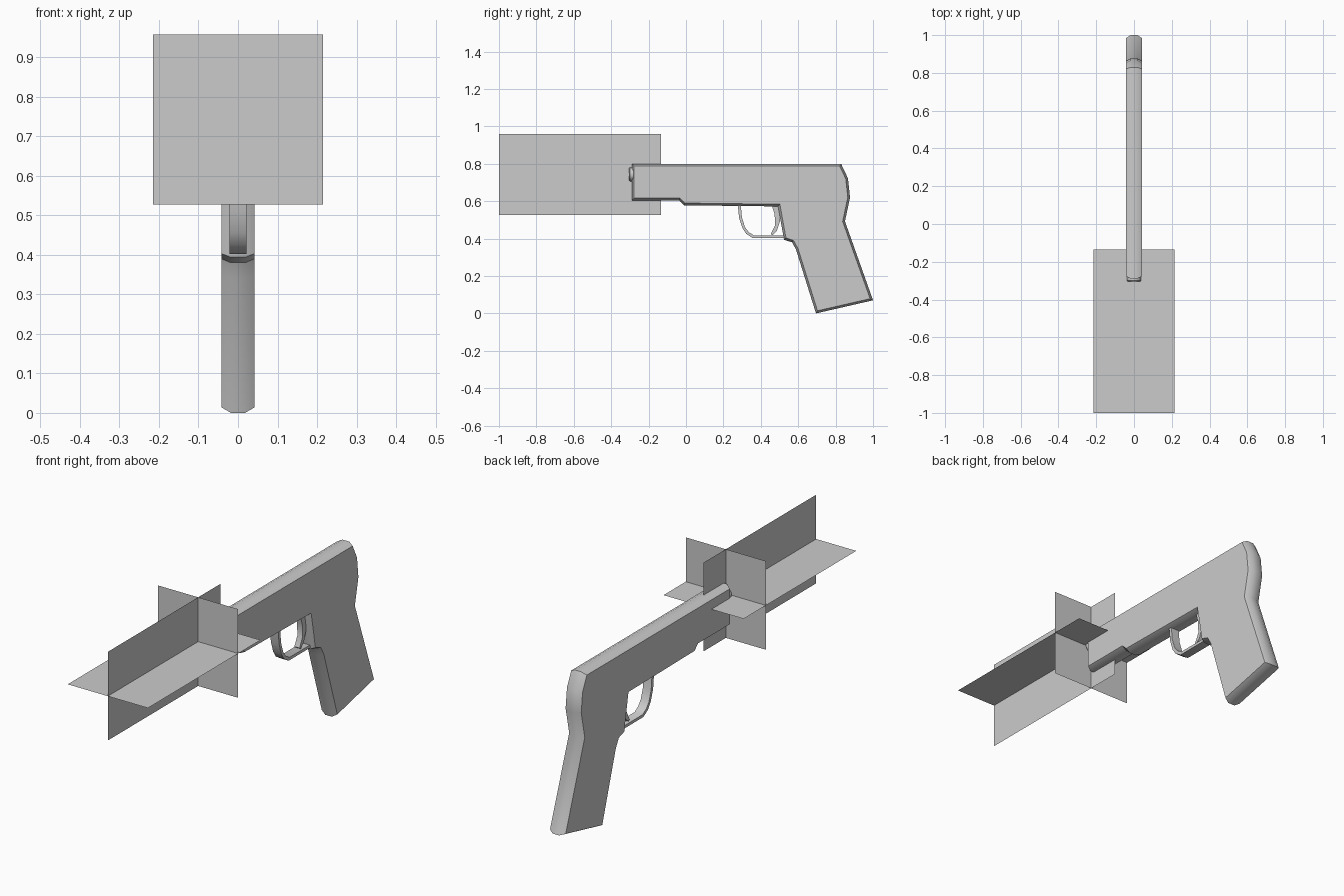
import bpy
import bmesh
import math
from mathutils import Matrix, Vector

if "Cube" in bpy.data.objects:
    bpy.data.objects.remove(bpy.data.objects["Cube"])

# One plain grey for everything
grey = bpy.data.materials.new("plain_grey")
grey.use_nodes = True
colour = (0.6, 0.6, 0.6, 1.0)
grey.diffuse_color = colour
grey.node_tree.nodes["Principled BSDF"].inputs["Base Color"].default_value = colour


def finish(name, bm, smooth=True, solid=True):
    """Turn a bmesh into a named, shaded object."""
    if solid:
        bmesh.ops.recalc_face_normals(bm, faces=bm.faces)
    mesh = bpy.data.meshes.new(name)
    bm.to_mesh(mesh)
    bm.free()
    mesh.materials.append(grey)
    obj = bpy.data.objects.new(name, mesh)
    bpy.context.collection.objects.link(obj)
    if smooth:
        bpy.ops.object.select_all(action="DESELECT")
        obj.select_set(True)
        bpy.context.view_layer.objects.active = obj
        bpy.ops.object.shade_smooth_by_angle(angle=math.radians(35))
    return obj


def side_slab(name, outline, half_width, rim=0.0, rim_depth=0.0):
    """Extrude a (y, z) outline across x, with an optional sloped rim on both sides."""
    bm = bmesh.new()
    start = half_width - rim_depth
    face = bm.faces.new([bm.verts.new((-start, y, z)) for y, z in outline])
    result = bmesh.ops.extrude_face_region(bm, geom=[face], use_keep_orig=True)
    moved = [v for v in result["geom"] if isinstance(v, bmesh.types.BMVert)]
    bmesh.ops.translate(bm, verts=moved, vec=(2 * start, 0, 0))
    bmesh.ops.recalc_face_normals(bm, faces=bm.faces)
    if rim:
        caps = [f for f in bm.faces if abs(f.normal.x) > 0.9]
        for cap in caps:
            bmesh.ops.inset_region(bm, faces=[cap], thickness=rim,
                                   depth=rim_depth, use_even_offset=True)
    return finish(name, bm)


# Slide, frame and grip share one silhouette
body_outline = [
    (-0.289, 0.80), (0.829, 0.80), (0.866, 0.722), (0.877, 0.62),
    (0.85, 0.492), (1.0, 0.07), (0.695, 0.0), (0.588, 0.342),
    (0.567, 0.38), (0.524, 0.394), (0.492, 0.572), (-0.011, 0.578),
    (-0.037, 0.604), (-0.289, 0.604),
]
side_slab("pistol_body", body_outline, 0.042, rim=0.012, rim_depth=0.024)

# Trigger guard: outer line out, inner line back
guard_outer = [(0.276, 0.59), (0.284, 0.51), (0.302, 0.455), (0.322, 0.425),
               (0.358, 0.402), (0.55, 0.402)]
guard_inner = [(0.55, 0.416), (0.364, 0.416), (0.335, 0.435),
               (0.316, 0.46), (0.299, 0.512), (0.292, 0.59)]
side_slab("trigger_guard", guard_outer + guard_inner, 0.022)

# Curved trigger
trigger_outline = [(0.455, 0.59), (0.474, 0.53), (0.476, 0.47), (0.453, 0.425),
                   (0.462, 0.418), (0.485, 0.44), (0.502, 0.49), (0.50, 0.59)]
side_slab("trigger", trigger_outline, 0.014)

# Muzzle: a short tube turned around the barrel axis
bm = bmesh.new()
wall = [(0.037, -0.27), (0.037, -0.30), (0.032, -0.305),
        (0.025, -0.305), (0.025, -0.27)]
rim_verts = [bm.verts.new((r, y, 0)) for r, y in wall]
edges = [bm.edges.new(pair) for pair in zip(rim_verts, rim_verts[1:])]
bmesh.ops.spin(bm, geom=rim_verts + edges, cent=(0, 0, 0), axis=(0, 1, 0),
               angle=math.tau, steps=16, use_merge=True)
bmesh.ops.remove_doubles(bm, verts=bm.verts, dist=0.0001)
bmesh.ops.translate(bm, verts=bm.verts, vec=(0, 0, 0.743))
finish("muzzle", bm)

# Muzzle flash: three crossing sheets
flash_z = 0.7425
half = 0.2155
front, back, cross = -1.0, -0.135, -0.306


def sheet(name, centre, along, up):
    """A flat rectangle given by its centre and two half-extent vectors."""
    bm = bmesh.new()
    centre, along, up = Vector(centre), Vector(along), Vector(up)
    corners = [centre - along - up, centre + along - up,
               centre + along + up, centre - along + up]
    bm.faces.new([bm.verts.new(c) for c in corners])
    return finish(name, bm, smooth=False, solid=False)


middle = (front + back) / 2
reach = (back - front) / 2
sheet("flash_horizontal", (0, middle, flash_z), (half, 0, 0), (0, reach, 0))
sheet("flash_vertical", (0, middle, flash_z), (0, reach, 0), (0, 0, half))
sheet("flash_cross", (0, cross, flash_z), (half, 0, 0), (0, 0, half))
